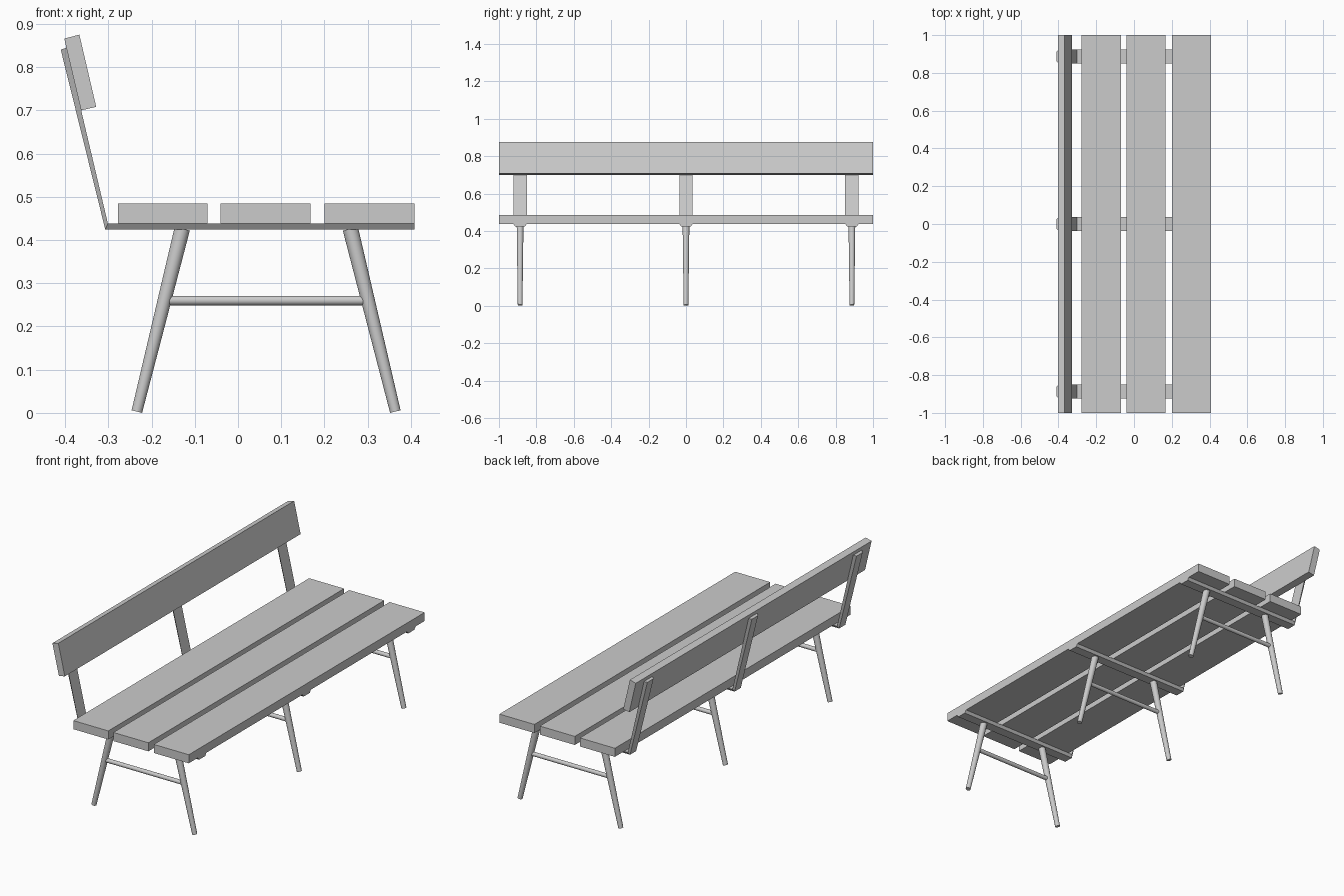
import bpy, bmesh, math
from mathutils import Vector

cube = bpy.data.objects.get("Cube")
if cube:
    bpy.data.objects.remove(cube, do_unlink=True)

GREY = (0.6, 0.6, 0.6, 1)
grey = bpy.data.materials.new("plain grey")
grey.use_nodes = True
grey.diffuse_color = GREY
grey.node_tree.nodes["Principled BSDF"].inputs["Base Color"].default_value = GREY


def finish(bm, name, smooth=False):
    bmesh.ops.recalc_face_normals(bm, faces=bm.faces)
    mesh = bpy.data.meshes.new(name)
    bm.to_mesh(mesh)
    bm.free()
    mesh.materials.append(grey)
    obj = bpy.data.objects.new(name, mesh)
    bpy.context.collection.objects.link(obj)
    if smooth:
        bpy.ops.object.select_all(action="DESELECT")
        obj.select_set(True)
        bpy.context.view_layer.objects.active = obj
        bpy.ops.object.shade_smooth_by_angle(angle=math.radians(40))
    return obj


def board(name, profile, half_length=1.0):
    """Extrude an x-z outline along the length of the bench."""
    bm = bmesh.new()
    face = bm.faces.new([bm.verts.new((x, -half_length, z)) for x, z in profile])
    new = bmesh.ops.extrude_face_region(bm, geom=[face])["geom"]
    verts = [v for v in new if isinstance(v, bmesh.types.BMVert)]
    bmesh.ops.translate(bm, verts=verts, vec=(0, 2 * half_length, 0))
    return finish(bm, name)


def rod(name, start, end, r_start, r_end):
    """Round bar between two points, tapered where the radii differ."""
    start, end = Vector(start), Vector(end)
    axis = end - start
    bm = bmesh.new()
    bmesh.ops.create_cone(bm, cap_ends=True, segments=24, radius1=r_start,
                          radius2=r_end, depth=axis.length)
    obj = finish(bm, name, smooth=True)
    obj.location = (start + end) / 2
    obj.rotation_euler = axis.to_track_quat("Z", "Y").to_euler()
    return obj


def strap(name, y):
    """Bent flat bar with chamfered sides, under the seat and up the back."""
    inner = [(0.408, 0.438), (-0.301, 0.438), (-0.397, 0.845)]
    outer = [(0.408, 0.424), (-0.307, 0.424), (-0.41, 0.84)]
    bm = bmesh.new()
    rings = []
    for (xi, zi), (xo, zo) in zip(inner, outer):
        corners = [(xi, y - 0.036, zi), (xi, y + 0.036, zi),
                   (xo, y + 0.026, zo), (xo, y - 0.026, zo)]
        rings.append([bm.verts.new(c) for c in corners])
    for a, b in zip(rings, rings[1:]):
        for i in range(4):
            j = (i + 1) % 4
            bm.faces.new((a[i], a[j], b[j], b[i]))
    bm.faces.new(rings[0])
    bm.faces.new(rings[-1])
    return finish(bm, name)


# Seat planks
for name, x in (("rear", -0.278), ("middle", -0.04), ("front", 0.2)):
    w = 0.208
    board("seat_plank_" + name,
          [(x, 0.438), (x + w, 0.438), (x + w, 0.484), (x, 0.484)])

# Leaning backrest board
board("backrest", [(-0.402, 0.866), (-0.367, 0.875), (-0.328, 0.708), (-0.363, 0.7)])

# Three supports, each with a strap, two splayed legs and a stretcher
for name, y in (("near", -0.887), ("centre", 0), ("far", 0.887)):
    strap("support_strap_" + name, y)
    rod("rear_leg_" + name, (-0.234, y, 0.003), (-0.129, y, 0.426), 0.0125, 0.018)
    rod("front_leg_" + name, (0.364, y, 0.003), (0.26, y, 0.426), 0.0125, 0.018)
    rod("stretcher_" + name, (-0.17, y, 0.26), (0.3, y, 0.26), 0.011, 0.011)
